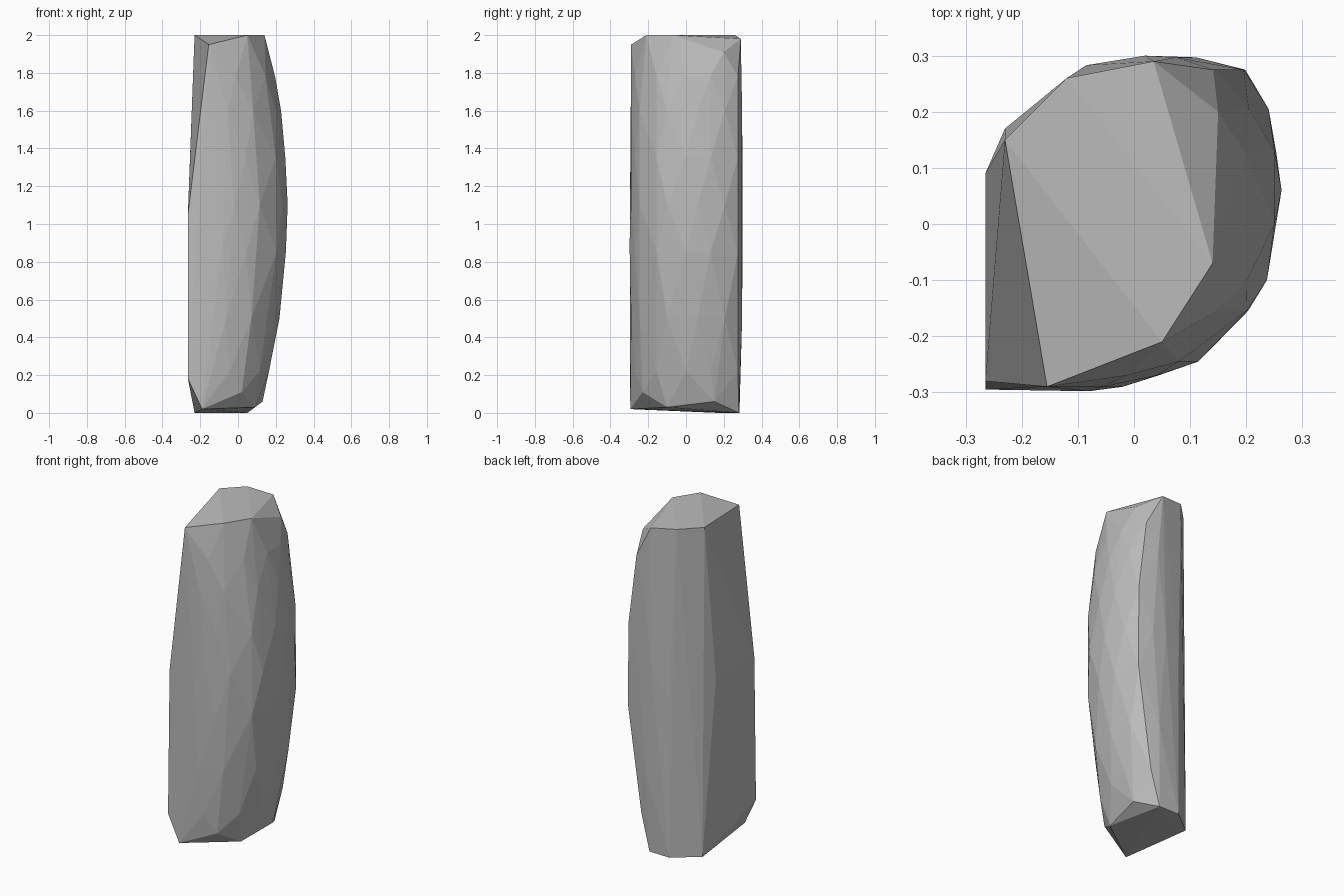
import bpy
import bmesh

cube = bpy.data.objects.get("Cube")
if cube:
    bpy.data.objects.remove(cube, do_unlink=True)

MID_HEIGHT = 1.08
BULGE = 0.13


def bowed(x, y, z):
    """Pull an outline point inward along x as it leaves the waist of the stone."""
    return (x - BULGE * (z - MID_HEIGHT) ** 2, y, z)


# Widest outline of the rounded side, running from back to front
outline = [(0.11, 0.297), (0.205, 0.275), (0.24, 0.205), (0.26, 0.13),
           (0.263, 0.06), (0.26, 0), (0.237, -0.1), (0.21, -0.155),
           (0.115, -0.245), (0.05, -0.27), (-0.02, -0.29)]

# Alternating heights make the long staggered facets
heights = [(0.5, 1.1, 1.6), (0.22, 0.85, 1.35, 1.78)]

# Sloped top and bottom rims
top_rim = [(-0.23, 0.15, 2), (-0.12, 0.26, 2), (0.035, 0.29, 1.98),
           (0.15, 0.2, 1.91), (0.14, -0.07, 2), (0.05, -0.21, 2),
           (-0.155, -0.29, 1.95)]
bottom_rim = [(-0.23, 0.17, 0), (-0.085, 0.283, 0), (0.05, 0.28, 0),
              (0.13, 0.15, 0.06), (0.09, -0.1, 0.03), (0.02, -0.23, 0.11),
              (-0.19, -0.295, 0.02)]

# Corners of the flat cleaved side and of the plain back and front
flat_side = [(-0.265, -0.295, 0.18), (-0.265, -0.28, 1.05),
             (-0.265, 0.09, 1.06), (-0.085, 0.283, 1.0), (0.02, 0.3, 1.1),
             (-0.08, -0.298, 0.9)]

points = top_rim + bottom_rim + flat_side
for i, (x, y) in enumerate(outline):
    points += [bowed(x, y, z) for z in heights[i % len(heights)]]

# Wrap the points in a convex faceted skin
bm = bmesh.new()
for p in points:
    bm.verts.new(p)
hull = bmesh.ops.convex_hull(bm, input=bm.verts)
loose = {v for v in hull["geom_interior"] + hull["geom_unused"]
         if isinstance(v, bmesh.types.BMVert)}
bmesh.ops.delete(bm, geom=list(loose), context="VERTS")
bmesh.ops.recalc_face_normals(bm, faces=bm.faces)

mesh = bpy.data.meshes.new("standing_stone")
bm.to_mesh(mesh)
bm.free()
stone = bpy.data.objects.new("standing_stone", mesh)
bpy.context.collection.objects.link(stone)

# Plain grey stone
grey = bpy.data.materials.new("stone_grey")
grey.use_nodes = True
colour = (0.5, 0.5, 0.5, 1)
grey.diffuse_color = colour
grey.node_tree.nodes["Principled BSDF"].inputs["Base Color"].default_value = colour
mesh.materials.append(grey)
